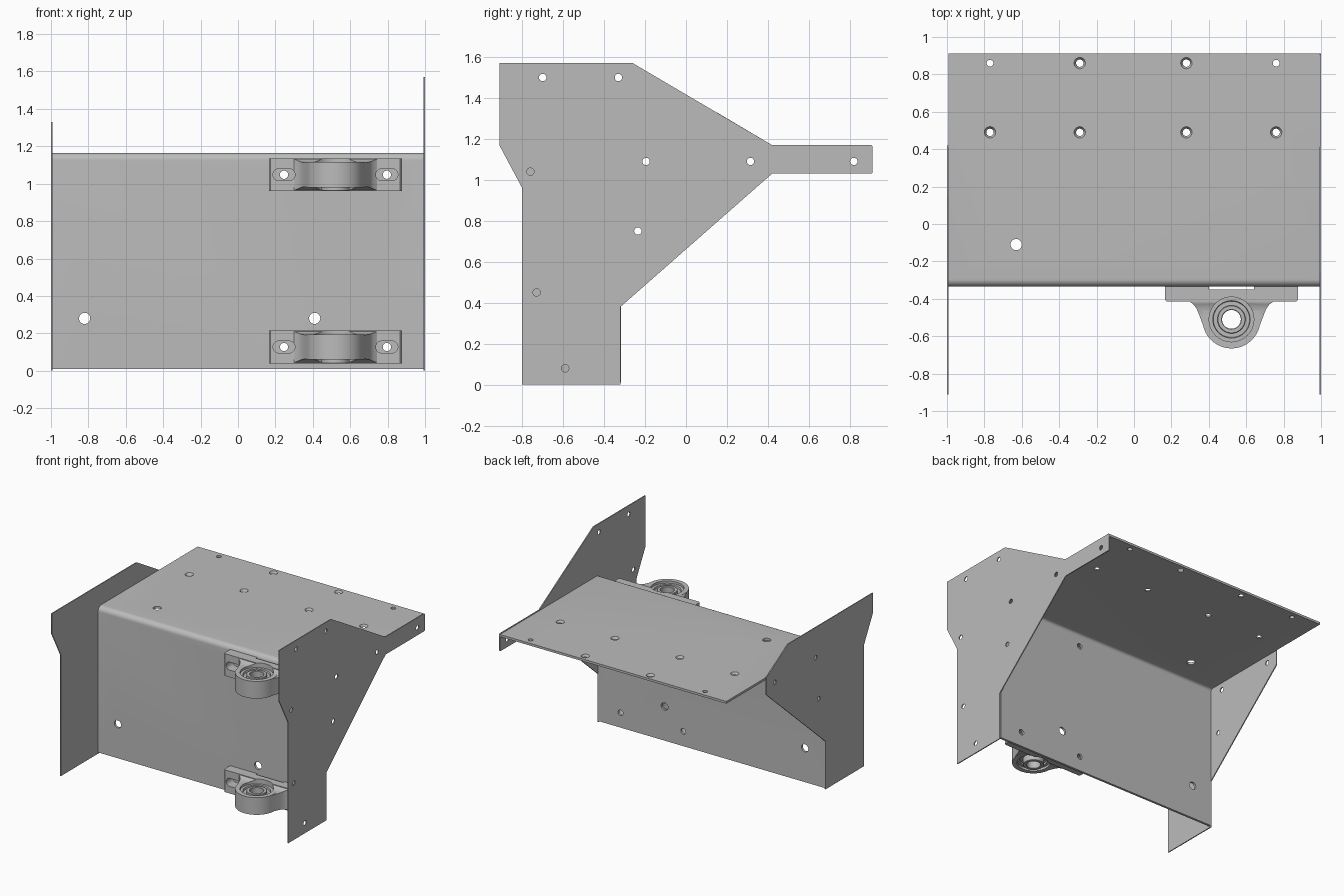
import bpy, bmesh
from math import sin, cos, pi, radians
from mathutils import Matrix, Vector

cube = bpy.data.objects.get("Cube")
if cube:
    bpy.data.objects.remove(cube, do_unlink=True)

steel = bpy.data.materials.new("steel_grey")
steel.use_nodes = True
grey = (0.5, 0.5, 0.5, 1)
steel.diffuse_color = grey
steel.node_tree.nodes["Principled BSDF"].inputs["Base Color"].default_value = grey
parts = []


def finish(name, bm):
    bmesh.ops.recalc_face_normals(bm, faces=bm.faces)
    mesh = bpy.data.meshes.new(name)
    bm.to_mesh(mesh)
    bm.free()
    mesh.materials.append(steel)
    ob = bpy.data.objects.new(name, mesh)
    bpy.context.collection.objects.link(ob)
    return ob


def add_prism(bm, outline, axis, a, b):
    """Extrude a 2D outline along an axis from a to b."""
    place = {"x": lambda u, v, d: (d, u, v),
             "y": lambda u, v, d: (u, d, v),
             "z": lambda u, v, d: (u, v, d)}[axis]
    lo, hi = ([bm.verts.new(place(u, v, d)) for u, v in outline] for d in (a, b))
    bm.faces.new(lo)
    bm.faces.new(hi)
    n = len(outline)
    for i in range(n):
        j = (i + 1) % n
        bm.faces.new((lo[i], lo[j], hi[j], hi[i]))


def prism(name, outline, axis, a, b):
    bm = bmesh.new()
    add_prism(bm, outline, axis, a, b)
    return finish(name, bm)


def add_cone(bm, centre, axis, r1, r2, depth):
    """r1 is the radius at the low end of the axis, r2 at the high end."""
    turn = Vector((0, 0, 1)).rotation_difference(Vector(axis)).to_matrix().to_4x4()
    bmesh.ops.create_cone(bm, cap_ends=True, segments=32, radius1=r1, radius2=r2,
                          depth=depth, matrix=Matrix.Translation(centre) @ turn)


def boolean(ob, other, operation="DIFFERENCE"):
    mod = ob.modifiers.new("cut", "BOOLEAN")
    mod.operation, mod.solver, mod.object = operation, "EXACT", other
    graph = bpy.context.evaluated_depsgraph_get()
    mesh = bpy.data.meshes.new_from_object(ob.evaluated_get(graph))
    ob.modifiers.clear()
    ob.data = mesh
    bpy.data.objects.remove(other, do_unlink=True)


def lathe(name, section):
    """Revolve a closed (radius, z) section about z."""
    bm = bmesh.new()
    n, steps = len(section), 48
    rings = [[bm.verts.new((r * cos(2 * pi * k / steps), r * sin(2 * pi * k / steps), z))
              for r, z in section] for k in range(steps)]
    for k in range(steps):
        p, q = rings[k], rings[(k + 1) % steps]
        for i in range(n):
            j = (i + 1) % n
            bm.faces.new((p[i], p[j], q[j], q[i]))
    return finish(name, bm)


# Bent sheet: front wall and top deck in one L profile
WALL, DECK, T, BEND = -0.335, 1.165, 0.018, 0.04


def bend(radius):
    return [(WALL + BEND - radius * cos(t * pi / 16), DECK - BEND + radius * sin(t * pi / 16))
            for t in range(9)]


sheet = ([(WALL, 0.01)] + bend(BEND) + [(0.912, DECK), (0.912, DECK - T)]
         + bend(BEND - T)[::-1] + [(WALL + T, 0.01)])
panel = prism("bent_panel", sheet, "x", -0.992, 0.992)

BLOCK_X, SLOT, BLOCK_Z = 0.521, 0.275, (0.127, 1.048)
bm = bmesh.new()
for x in (-0.77, -0.29, 0.28, 0.76):          # countersunk and plain deck holes
    for y in (0.49, 0.86):
        plain = y > 0.6 and abs(x) > 0.5
        r = (0.018, 0.018) if plain else (0.016, 0.034)
        add_cone(bm, (x, y, DECK - T / 2), (0, 0, 1), *r, 0.03)
add_cone(bm, (-0.63, -0.11, DECK), (0, 0, 1), 0.03, 0.03, 0.1)
for x in (-0.82, 0.41):                       # wall holes
    add_cone(bm, (x, WALL, 0.28), (0, 1, 0), 0.03, 0.03, 0.1)
for z in BLOCK_Z:                             # bearing bolt holes
    for side in (-1, 1):
        add_cone(bm, (BLOCK_X + side * SLOT, WALL, z), (0, 1, 0), 0.022, 0.022, 0.1)
boolean(panel, finish("panel_cutter", bm))
parts.append(panel)

# Side plates
lower = [(0.42, 1.03), (-0.32, 0.38), (-0.32, 0), (-0.8, 0), (-0.8, 0.96), (-0.912, 1.17)]
arm = [(0.42, 1.17), (0.905, 1.17), (0.912, 1.163), (0.912, 1.037), (0.905, 1.03)]
shared = [(-0.195, 1.09), (0.315, 1.09), (-0.235, 0.75)]
extra = [(-0.7, 1.5), (-0.33, 1.5), (0.82, 1.09), (-0.76, 1.04), (-0.73, 0.45), (-0.59, 0.08)]
left_outline = lower + [(-0.912, 1.57), (-0.26, 1.57)] + arm
right_outline = lower + [(-0.912, 1.33), (0.15, 1.33), (0.42, 1.17)]
for name, outline, holes, a, b in (
        ("left_side_plate", left_outline, shared + extra, 0.992, 1.0),
        ("right_side_plate", right_outline, shared, -1.0, -0.992)):
    plate = prism(name, outline, "x", a, b)
    bm = bmesh.new()
    for y, z in holes:
        add_cone(bm, (a, y, z), (1, 0, 0), 0.018, 0.018, 0.1)
    boolean(plate, finish("plate_cutter", bm))
    parts.append(plate)

# Bearing block, built around the shaft axis
AXIS_Y = -0.51
back, face, half = WALL - AXIS_Y, -0.415 - AXIS_Y, 0.356
foot = [(-half, back), (-half, face + 0.01), (-half + 0.01, face), (half - 0.01, face),
        (half, face + 0.01), (half, back), (0.12, back), (0.12, back - 0.016),
        (-0.12, back - 0.016), (-0.12, back)]
housing = prism("bearing_housing", foot, "z", -0.088, 0.088)

# Neck: filleted loft from the foot to the round housing
bm = bmesh.new()
rings = []
for y, w, h in ((0.13, 0.23, 0.084), (0.093, 0.222, 0.083), (0.08, 0.203, 0.076),
                (0.06, 0.188, 0.070), (0.03, 0.175, 0.066), (-0.045, 0.147, 0.064)):
    rings.append([bm.verts.new((sx * w, y, sz * h))
                  for sx, sz in ((-1, -1), (1, -1), (1, 1), (-1, 1))])
bm.faces.new(rings[0])
bm.faces.new(rings[-1])
for p, q in zip(rings, rings[1:]):
    for i in range(4):
        j = (i + 1) % 4
        bm.faces.new((p[i], p[j], q[j], q[i]))
boolean(housing, finish("neck", bm), "UNION")

barrel = [(0.155 * cos(k * pi / 32), 0.155 * sin(k * pi / 32)) for k in range(64)]
boolean(housing, prism("barrel", barrel, "z", -0.068, 0.068), "UNION")

# Bore and bolt slots
bm = bmesh.new()
add_cone(bm, (0, 0, 0), (0, 0, 1), 0.12, 0.12, 0.3)
for side in (-1, 1):
    slot = [(side * SLOT + (0.027 if cos(a) > 0 else -0.027) + 0.032 * cos(a), 0.032 * sin(a))
            for a in (radians(15 * k + 7.5) for k in range(24))]
    add_prism(bm, slot, "y", face - 0.1, back + 0.05)
boolean(housing, finish("housing_cutter", bm))

# Bearing insert: outer race, recessed seal and long inner ring
race = lathe("bearing_race", [(0.123, -0.05), (0.123, 0.05), (0.1, 0.05), (0.097, 0.035),
                              (0.07, 0.035), (0.07, -0.035), (0.097, -0.035), (0.1, -0.05)])
inner = lathe("inner_ring", [(0.05, -0.085), (0.053, -0.088), (0.072, -0.088), (0.075, -0.085),
                             (0.075, 0.052), (0.072, 0.055), (0.053, 0.055), (0.05, 0.052)])

# Place the lower block and a linked copy for the upper one
for ob in (housing, race, inner):
    upper = ob.copy()
    bpy.context.collection.objects.link(upper)
    base = ob.name
    for item, label, z in ((ob, "lower", BLOCK_Z[0]), (upper, "upper", BLOCK_Z[1])):
        item.name = label + "_" + base
        item.location = (BLOCK_X, AXIS_Y, z)
        parts.append(item)

# Smooth round surfaces, keep creases sharp
bpy.ops.object.select_all(action="DESELECT")
for ob in parts:
    ob.select_set(True)
bpy.context.view_layer.objects.active = panel
bpy.ops.object.shade_smooth_by_angle(angle=radians(30))
